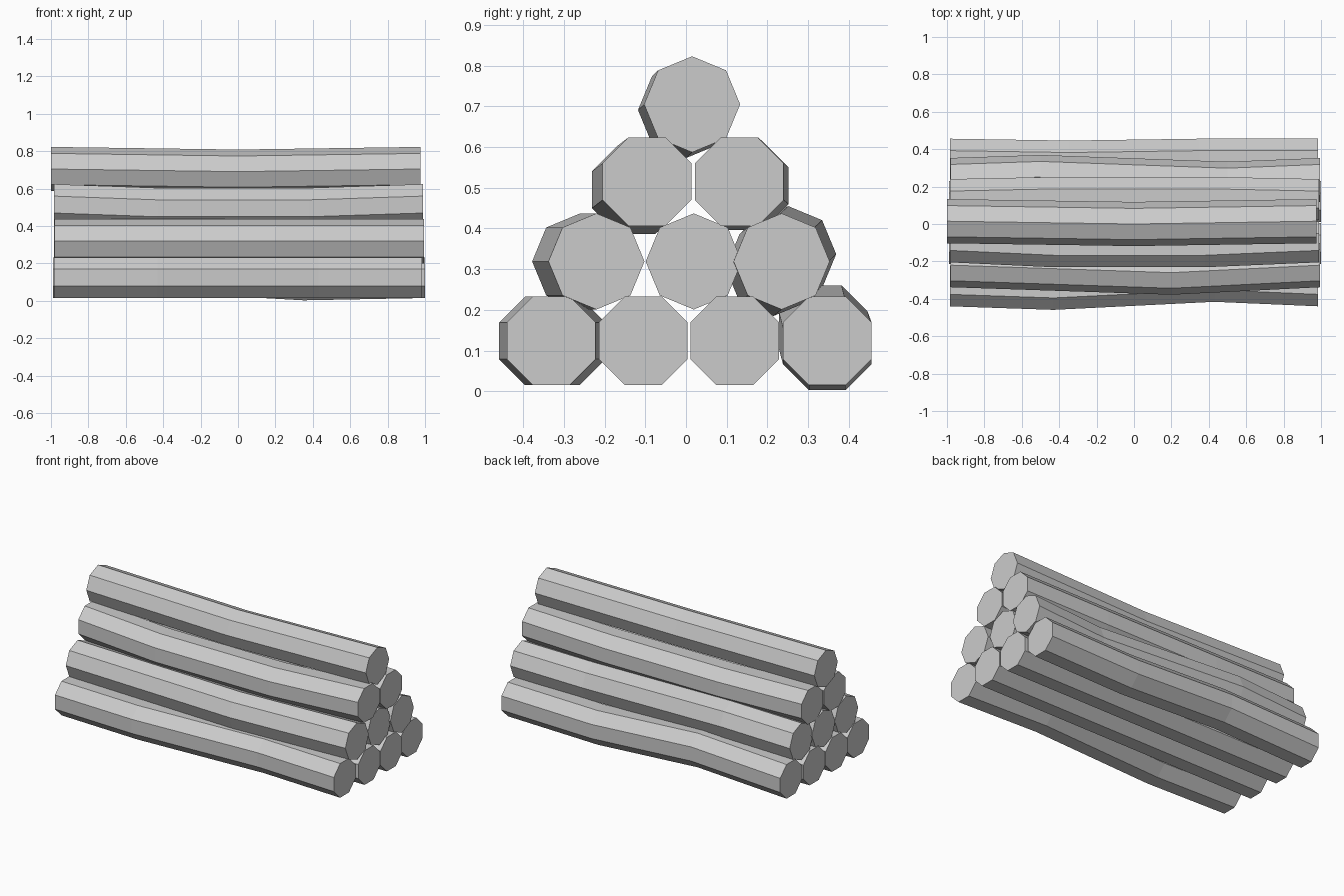
import bpy, bmesh, math

cube = bpy.data.objects.get("Cube")
if cube:
    bpy.data.objects.remove(cube, do_unlink=True)

grey = bpy.data.materials.new("plain grey")
grey.use_nodes = True
colour = (0.6, 0.6, 0.6, 1)
grey.diffuse_color = colour
grey.node_tree.nodes["Principled BSDF"].inputs["Base Color"].default_value = colour

SIDES = 8
RADIUS = 0.118


def make_log(name, y, z, x0, x1, flat, bends=()):
    """Octagonal log along x; each bend is (x, y shift, z shift)."""
    turn = math.pi / SIDES if flat else 0
    stations = [(x0, 0, 0), *bends, (x1, 0, 0)]
    bm = bmesh.new()
    rings = []
    for x, dy, dz in stations:
        ring = []
        for i in range(SIDES):
            a = turn + 2 * math.pi * i / SIDES
            ring.append(bm.verts.new((x, y + dy + RADIUS * math.cos(a),
                                      z + dz + RADIUS * math.sin(a))))
        rings.append(ring)
    # Bark sides between neighbouring rings
    for a, b in zip(rings, rings[1:]):
        for i in range(SIDES):
            j = (i + 1) % SIDES
            bm.faces.new((a[i], a[j], b[j], b[i]))
    # Sawn ends
    bm.faces.new(rings[0])
    bm.faces.new(rings[-1])
    bmesh.ops.recalc_face_normals(bm, faces=bm.faces)
    mesh = bpy.data.meshes.new(name)
    bm.to_mesh(mesh)
    bm.free()
    mesh.materials.append(grey)
    bpy.context.collection.objects.link(bpy.data.objects.new(name, mesh))


# Bottom row
Z = 0.124
make_log("bottom_log_front", -0.331, Z, -0.985, 0.985, True,
         [(-0.43, -0.019, 0), (0.43, 0.024, 0)])
make_log("bottom_log_mid_front", -0.105, Z, -0.99, 1.0, True)
make_log("bottom_log_mid_back", 0.12, Z, -0.99, 1.0, True)
make_log("bottom_log_back", 0.347, Z, -0.985, 0.985, True,
         [(-0.35, -0.01, 0.027), (0.35, 0.0, -0.012)])

# Second row
Z = 0.319
make_log("second_log_front", -0.22, Z, -0.98, 0.995, False, [(0.2, -0.04, 0)])
make_log("second_log_middle", 0.019, Z, -0.985, 0.985, False)
make_log("second_log_back", 0.235, Z, -0.98, 0.995, False,
         [(-0.5, 0.016, 0.018), (0.5, -0.02, -0.016)])

# Third row
Z = 0.515
make_log("third_log_front", -0.096, Z, -0.985, 0.99, True,
         [(-0.43, -0.026, -0.02), (0.38, -0.026, -0.02)])
make_log("third_log_back", 0.131, Z, -0.985, 0.99, True,
         [(-0.4, 0.012, -0.01), (0.4, 0.012, -0.01)])

# Top log
make_log("top_log", 0.015, 0.705, -1.0, 0.975, False, [(0, -0.015, -0.014)])
